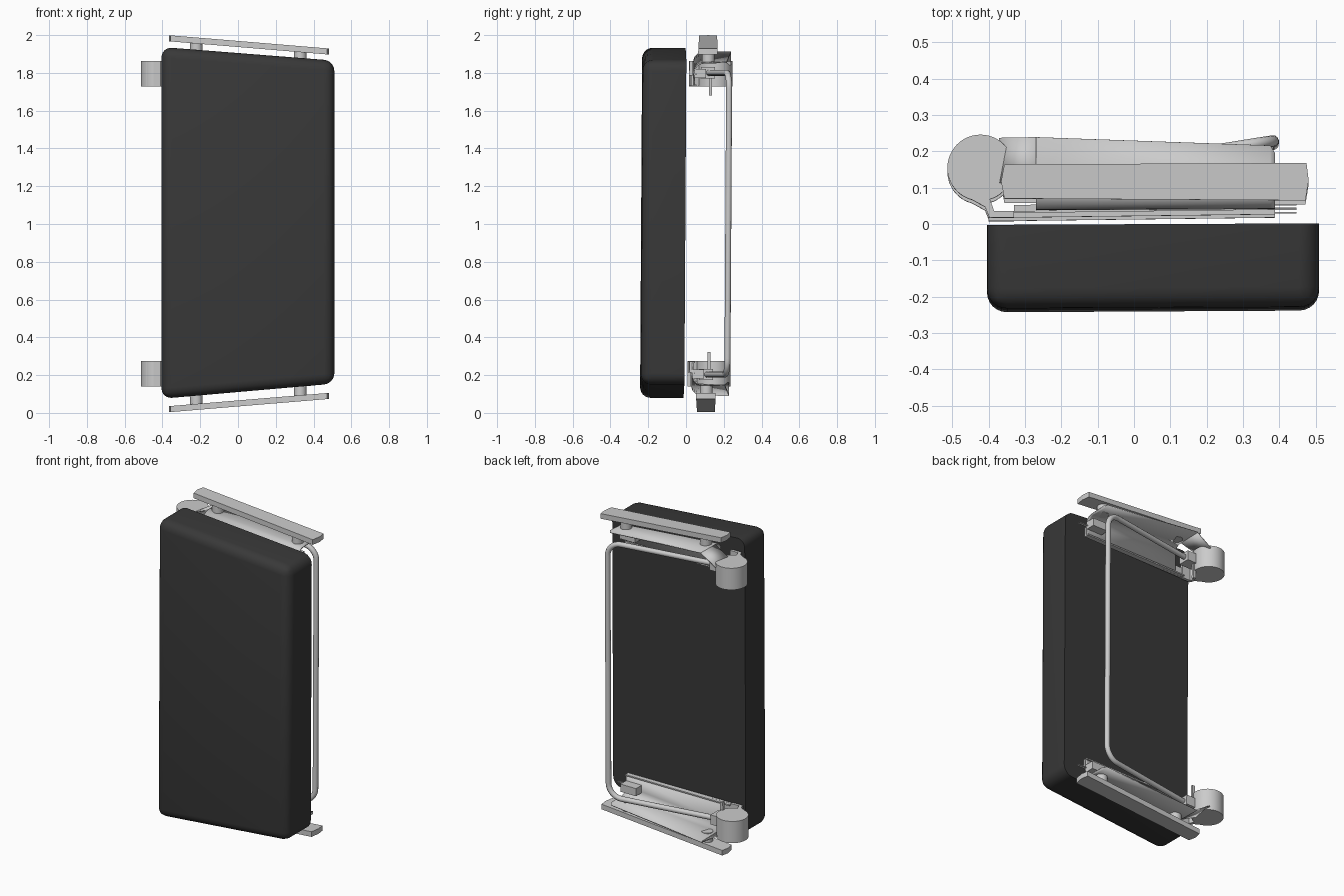
import bpy, bmesh, math
from mathutils import Matrix, Vector

if "Cube" in bpy.data.objects:
    bpy.data.objects.remove(bpy.data.objects["Cube"])

SLOPE = -0.083          # fall of the top edge, left to right
# slight lean of the whole assembly
LEAN = Matrix(((1, 0, 0, 0), (0.005, 1, 0.006, -0.006), (0, 0, 1, 0), (0, 0, 0, 1)))
FLIP = Matrix.Translation((0, 0, 2.003)) @ Matrix.Diagonal((1, 1, -1, 1))


def finish(name, bm, flip=False, mat=None):
    if flip:
        bm.transform(FLIP)
    bm.transform(LEAN)
    bmesh.ops.recalc_face_normals(bm, faces=bm.faces)
    me = bpy.data.meshes.new(name)
    bm.to_mesh(me)
    bm.free()
    ob = bpy.data.objects.new(name, me)
    bpy.context.collection.objects.link(ob)
    if mat:
        me.materials.append(mat)
    smooth(ob)
    return ob


def smooth(ob):
    bpy.ops.object.select_all(action='DESELECT')
    ob.select_set(True)
    bpy.context.view_layer.objects.active = ob
    bpy.ops.object.shade_smooth_by_angle(angle=math.radians(35))


def prism(points, z0, z1, slope=0.0):
    """Extrude an xy outline from z0 to z1, optionally sloped along x."""
    bm = bmesh.new()
    lo = [bm.verts.new((x, y, z0 + slope * x)) for x, y in points]
    hi = [bm.verts.new((x, y, z1 + slope * x)) for x, y in points]
    bm.faces.new(lo[::-1])
    bm.faces.new(hi)
    n = len(points)
    for i in range(n):
        j = (i + 1) % n
        bm.faces.new((lo[i], lo[j], hi[j], hi[i]))
    return bm


def box(x0, x1, y0, y1, z0, z1, slope=0.0):
    return prism([(x0, y0), (x1, y0), (x1, y1), (x0, y1)], z0, z1, slope)


def circle(cx, cy, r, n=48):
    return [(cx + r * math.cos(2 * math.pi * i / n),
             cy + r * math.sin(2 * math.pi * i / n)) for i in range(n)]


def sheet(rows):
    """Open surface through rows of points."""
    bm = bmesh.new()
    vs = [[bm.verts.new(p) for p in r] for r in rows]
    for a, b in zip(vs, vs[1:]):
        for i in range(len(a) - 1):
            bm.faces.new((a[i], a[i + 1], b[i + 1], b[i]))
    return bm


def thicken(ob, t):
    m = ob.modifiers.new("thickness", 'SOLIDIFY')
    m.thickness = t
    m.offset = 0


# padded panel: trapezoid slab, rounded front and corners, sharp back
dark = bpy.data.materials.new("dark_padding")
dark.diffuse_color = (0.04, 0.04, 0.04, 1)
dark.use_nodes = True
dark.node_tree.nodes["Principled BSDF"].inputs["Base Color"].default_value = dark.diffuse_color
bm = bmesh.new()
outline = [(-0.405, 0.075), (0.51, 0.155), (0.51, 1.865), (-0.405, 1.937)]
fr = [bm.verts.new((x, -0.236, z)) for x, z in outline]
bk = [bm.verts.new((x, -0.006, z)) for x, z in outline]
bm.faces.new(fr)
bm.faces.new(bk[::-1])
for i in range(4):
    j = (i + 1) % 4
    bm.faces.new((fr[i], fr[j], bk[j], bk[i]))
edges = [e for e in bm.edges if any(v.co.y < -0.1 for v in e.verts)]
bmesh.ops.bevel(bm, geom=edges, offset=0.055, segments=6, profile=0.5, affect='EDGES')
finish("pad", bm, mat=dark)

# hardware, built at the top and mirrored to the bottom
for flip, tag in ((False, "upper"), (True, "lower")):
    def part(name, b):
        return finish(tag + "_" + name, b, flip)

    # mounting rail with shallow pointed ends
    part("rail", prism([(-0.357, 0.066), (0.472, 0.057), (0.481, 0.112), (0.475, 0.16),
                        (-0.357, 0.16), (-0.366, 0.113)], 1.937, 1.969, SLOPE))
    # spacers between rail and bracket
    for k, x in enumerate((-0.22, 0.33)):
        z = SLOPE * x
        part("spacer_%d" % k, prism(circle(x, 0.112, 0.033, 32), 1.88 + z, 1.95 + z))

    # hinge barrel and the leaf wrapping from it to the bracket wall
    part("hinge_barrel", prism(circle(-0.423, 0.152, 0.091), 1.728, 1.864))
    part("hinge_leaf", prism([(-0.486, 0.086), (-0.41, 0.044), (-0.398, 0.014), (-0.33, 0.014),
                              (-0.33, 0.032), (-0.385, 0.032), (-0.40, 0.075), (-0.46, 0.11)],
                             1.728, 1.864))
    # bent bracket: sloped top, rounded inner corner, wall behind the pad
    rows = []
    for x in (-0.27, 0.375, 0.388):
        z = 1.884 + SLOPE * x
        back = 0.235 - 0.04 * (x + 0.27) - (0.02 if x > 0.38 else 0)
        row = [(x, back, z + 0.004), (x, 0.085, z)]
        for i in range(1, 7):
            a = math.pi / 2 * i / 6
            row.append((x, 0.085 - 0.047 * math.sin(a), z - 0.047 * (1 - math.cos(a))))
        row.append((x, 0.038, 1.735))
        rows.append(row)
    thicken(part("bracket", sheet(rows)), 0.007)
    # folded tab joining bracket to hinge barrel
    thicken(part("bracket_fold", sheet([
        [(-0.27, 0.235, 1.908), (-0.27, 0.09, 1.906)],
        [(-0.37, 0.234, 1.845), (-0.37, 0.11, 1.86)]])), 0.007)
    # base strip and its lip
    part("base_strip", prism([(-0.40, 0.014), (0.388, 0.02), (0.388, 0.034), (-0.40, 0.028)],
                             1.73, 1.79))
    part("strip_lip", box(-0.33, 0.388, 0.03, 0.05, 1.73, 1.738))
    # tube socket, latch block, latch wires and stop pin
    part("tube_socket", box(-0.36, -0.27, 0.075, 0.15, 1.77, 1.83))
    part("latch_block", box(0.28, 0.388, 0.04, 0.098, 1.772, 1.82))
    for k, y in enumerate((0.034, 0.046)):
        part("latch_wire_%d" % k, box(0.28, 0.448, y - 0.002, y + 0.002, 1.79, 1.796))
    part("stop_pin", box(-0.345, -0.325, 0.12, 0.135, 1.68, 1.80))

# bent tube handle joining both hinges
pts = [Vector(p) for p in ((-0.36, 0.105, 1.80), (0.383, 0.222, 1.80),
                           (0.383, 0.222, 0.203), (-0.36, 0.105, 0.203))]
path = [pts[0]]
for a, b, c in zip(pts, pts[1:], pts[2:]):
    u, v = (a - b).normalized(), (c - b).normalized()
    r = 0.085
    for i in range(11):
        t = math.pi / 2 * i / 10
        path.append(b + u * r * (1 - math.sin(t)) + v * r * (1 - math.cos(t)))
path.append(pts[3])
cu = bpy.data.curves.new("tube_path", 'CURVE')
cu.dimensions = '3D'
cu.bevel_depth = 0.016
cu.bevel_resolution = 4
cu.use_fill_caps = True
sp = cu.splines.new('POLY')
sp.points.add(len(path) - 1)
for q, p in zip(sp.points, path):
    q.co = (*(LEAN @ p), 1)
tube = bpy.data.objects.new("tube_handle", cu)
bpy.context.collection.objects.link(tube)
bpy.ops.object.select_all(action='DESELECT')
tube.select_set(True)
bpy.context.view_layer.objects.active = tube
bpy.ops.object.convert(target='MESH')
smooth(bpy.context.view_layer.objects.active)
